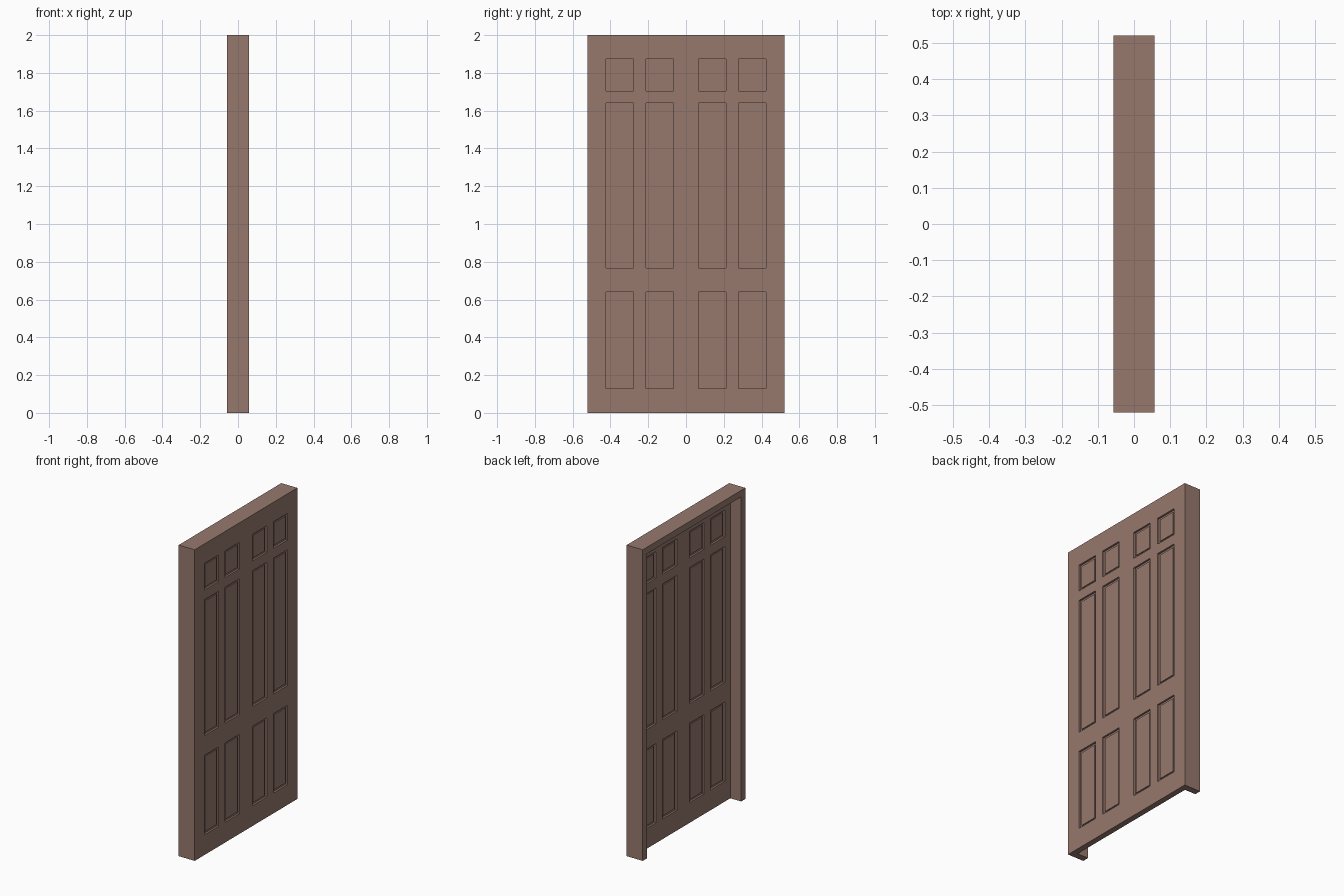
import bpy, bmesh
from mathutils import Vector

if "Cube" in bpy.data.objects:
    bpy.data.objects.remove(bpy.data.objects["Cube"])

W, D, H = 0.521, 0.057, 2.0      # half width, half depth, height
SLAB_X = 0.02                    # rear face of the door slab
JAMB = 0.042                     # visible frame thickness
RECESS, MARGIN, FIELD = 0.012, 0.02, 0.006

PANEL_Y = [(-0.423, -0.277), (-0.212, -0.065), (0.065, 0.212), (0.277, 0.423)]
PANEL_Z = [(0.13, 0.64), (0.767, 1.64), (1.703, 1.874)]

wood = bpy.data.materials.new("brown_wood")
wood.diffuse_color = (0.31, 0.19, 0.155, 1)
wood.use_nodes = True
wood.node_tree.nodes["Principled BSDF"].inputs["Base Color"].default_value = wood.diffuse_color


def finish(bm, name):
    bmesh.ops.recalc_face_normals(bm, faces=bm.faces)
    mesh = bpy.data.meshes.new(name)
    bm.to_mesh(mesh)
    bm.free()
    mesh.materials.append(wood)
    obj = bpy.data.objects.new(name, mesh)
    bpy.context.collection.objects.link(obj)
    return obj


def shift(faces, amount):
    # move faces along their outward x direction
    for f in faces:
        side = 1 if f.calc_center_median().x > (SLAB_X + D) / 2 else -1
        for v in f.verts:
            v.co.x += side * amount


def in_any(value, spans):
    return any(a < value < b for a, b in spans)


# Door slab with recessed panels and raised fields on both sides
bm = bmesh.new()
bmesh.ops.create_cube(bm, size=1)
bmesh.ops.scale(bm, vec=(D - SLAB_X, 2 * W, H), verts=bm.verts)
bmesh.ops.translate(bm, vec=((D + SLAB_X) / 2, 0, H / 2), verts=bm.verts)
for axis, spans in ((1, PANEL_Y), (2, PANEL_Z)):
    for cut in (c for span in spans for c in span):
        co, no = Vector(), Vector()
        co[axis], no[axis] = cut, 1
        bmesh.ops.bisect_plane(bm, geom=bm.verts[:] + bm.edges[:] + bm.faces[:],
                               plane_co=co, plane_no=no)
bm.normal_update()
cells = []
for f in bm.faces:
    c = f.calc_center_median()
    if abs(f.normal.x) > 0.9 and in_any(c.y, PANEL_Y) and in_any(c.z, PANEL_Z):
        cells.append(f)
floors = bmesh.ops.extrude_discrete_faces(bm, faces=cells)["faces"]
shift(floors, -RECESS)
bm.normal_update()
bmesh.ops.inset_individual(bm, faces=floors, thickness=MARGIN)
fields = bmesh.ops.extrude_discrete_faces(bm, faces=floors)["faces"]
shift(fields, FIELD)
finish(bm, "door_slab")

# Frame behind the slab: two jambs and a header in one arch profile
bm = bmesh.new()
i = W - JAMB
profile = [(-W, 0), (-W, H), (W, H), (W, 0), (i, 0), (i, H - JAMB), (-i, H - JAMB), (-i, 0)]
rear = [bm.verts.new((-D, y, z)) for y, z in profile]
front = [bm.verts.new((SLAB_X, y, z)) for y, z in profile]
for k in range(8):
    n = (k + 1) % 8
    bm.faces.new((rear[k], rear[n], front[n], front[k]))
for ring in (rear, front):
    for quad in ((0, 1, 6, 7), (1, 2, 5, 6), (2, 3, 4, 5)):
        bm.faces.new([ring[q] for q in quad])
finish(bm, "door_frame")
